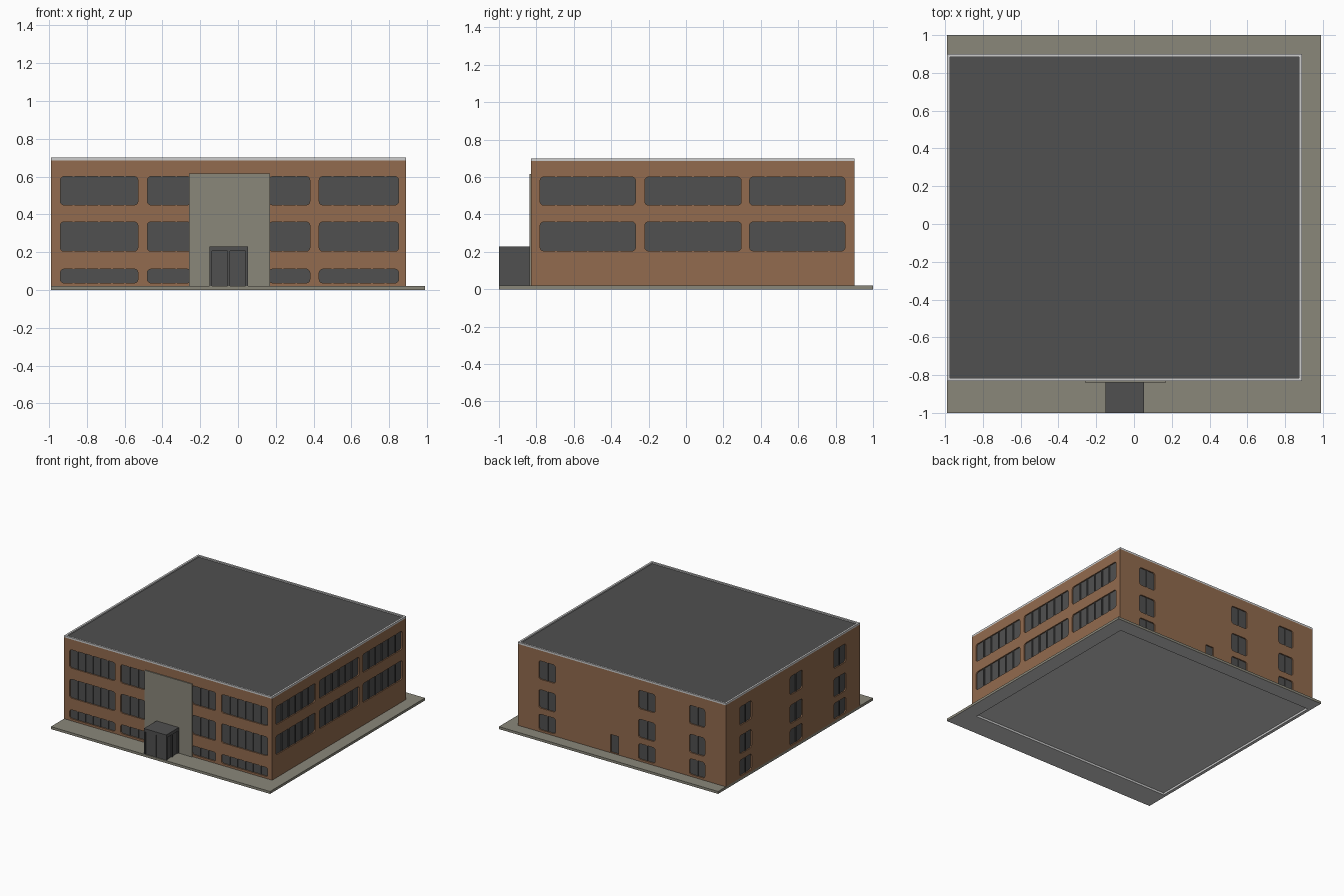
import bpy, bmesh, math
from mathutils import Vector

if "Cube" in bpy.data.objects:
    bpy.data.objects.remove(bpy.data.objects["Cube"])


def srgb(r, g, b):
    f = lambda c: ((c / 255 + 0.055) / 1.055) ** 2.4 if c > 10 else c / 3294
    return (f(r), f(g), f(b), 1)


def material(name, rgb):
    m = bpy.data.materials.new(name)
    m.diffuse_color = srgb(*rgb)
    m.use_nodes = True
    m.node_tree.nodes["Principled BSDF"].inputs["Base Color"].default_value = m.diffuse_color
    return m


BRICK = material("brown_brick", (146, 107, 78))
STONE = material("warm_grey_stone", (138, 135, 122))
DARK = material("dark_grey", (80, 80, 80))
TRIM = material("light_grey_trim", (205, 205, 205))


def add_box(bm, x0, x1, y0, y1, z0, z1):
    vs = bmesh.ops.create_cube(bm, size=1)["verts"]
    for v in vs:
        v.co = Vector(((x0 + x1) / 2 + v.co.x * (x1 - x0),
                       (y0 + y1) / 2 + v.co.y * (y1 - y0),
                       (z0 + z1) / 2 + v.co.z * (z1 - z0)))


def finish(name, bm, *mats):
    bmesh.ops.recalc_face_normals(bm, faces=bm.faces[:])
    me = bpy.data.meshes.new(name)
    bm.to_mesh(me)
    bm.free()
    for m in mats:
        me.materials.append(m)
    ob = bpy.data.objects.new(name, me)
    bpy.context.collection.objects.link(ob)
    return ob


def boxes(name, mat, *dims):
    bm = bmesh.new()
    for d in dims:
        add_box(bm, *d)
    return finish(name, bm, mat)


def cut(ob, cutter):
    mod = ob.modifiers.new("cut", 'BOOLEAN')
    mod.operation = 'DIFFERENCE'
    mod.solver = 'EXACT'
    mod.object = cutter
    bpy.context.view_layer.objects.active = ob
    bpy.ops.object.modifier_apply(modifier=mod.name)
    bpy.data.objects.remove(cutter)


X0, X1, Y0, Y1 = -0.99, 0.89, -0.83, 0.90
ZW = 0.685

# wall frames: maps (along wall, height, depth inwards) to space
WALLS = {
    "front": lambda u, z, d: Vector((u, Y0 + d, z)),
    "back": lambda u, z, d: Vector((u, Y1 - d, z)),
    "right": lambda u, z, d: Vector((X1 - d, u, z)),
    "left": lambda u, z, d: Vector((X0 + d, u, z)),
}


def prism(bm, wall, u0, u1, z0, z1, d0, d1, r=0.0):
    """Rounded rectangle pushed into a wall from depth d0 to d1."""
    pts = []
    for k, (cu, cz) in enumerate([(u1 - r, z1 - r), (u0 + r, z1 - r), (u0 + r, z0 + r), (u1 - r, z0 + r)]):
        for s in range(4 if r else 1):
            a = math.pi / 2 * (k + s / 3)
            pts.append((cu + r * math.cos(a), cz + r * math.sin(a)))
    a = [bm.verts.new(WALLS[wall](u, z, d0)) for u, z in pts]
    b = [bm.verts.new(WALLS[wall](u, z, d1)) for u, z in pts]
    bm.faces.new(a)
    bm.faces.new(b)
    for i in range(len(pts)):
        j = (i + 1) % len(pts)
        bm.faces.new((a[i], a[j], b[j], b[i]))


# ground slab, hollow underneath the building, light underside
slab = boxes("ground_slab", STONE, (-0.99, 0.99, -1, 1, 0, 0.02))
slab.data.materials.append(TRIM)
cut(slab, boxes("slab_cutter", STONE, (-0.965, 0.865, -0.805, 0.875, -0.1, 0.1)))
for p in slab.data.polygons:
    c, n = p.center, p.normal
    inner = abs(n.z) < 0.5 and abs(c.x) < 0.98 and abs(c.y) < 0.99
    p.material_index = 1 if n.z < -0.5 or inner else 0
boxes("floor_plate", TRIM, (-0.967, 0.867, -0.807, 0.877, 0.017, 0.021))

# window layout: wall, spans along the wall, rows, number of panes
FRONT_ROWS = [(0.45, 0.60), (0.205, 0.36), (0.037, 0.11)]
SIDE_ROWS = FRONT_ROWS[:2]
BACK_ROWS = [(0.45, 0.60), (0.215, 0.365), (0.037, 0.165)]
LAYOUT = [
    ("front", [(-0.94, -0.53), (0.43, 0.85)], FRONT_ROWS, 6),
    ("front", [(-0.48, -0.25), (0.165, 0.38)], FRONT_ROWS, 3),
    ("right", [(-0.78, -0.27), (-0.22, 0.295), (0.34, 0.85)], SIDE_ROWS, 6),
    ("back", [(0.55, 0.70), (-0.35, -0.20), (-0.80, -0.66)], BACK_ROWS, 2),
    ("left", [(0.565, 0.72), (-0.09, 0.07), (-0.65, -0.495)], BACK_ROWS, 2),
]
cutter, glass, bars = bmesh.new(), bmesh.new(), bmesh.new()
for wall, spans, rows, panes in LAYOUT:
    for u0, u1 in spans:
        for z0, z1 in rows:
            prism(cutter, wall, u0, u1, z0, z1, -0.02, 0.015, 0.018)
            prism(glass, wall, u0, u1, z0, z1, 0.010, 0.0145, 0.018)
            for i in range(1, panes):
                u = u0 + (u1 - u0) * i / panes
                prism(bars, wall, u - 0.005, u + 0.005, z0, z1, 0.003, 0.012)
# back door
prism(cutter, "back", -0.02, 0.05, 0.025, 0.17, -0.02, 0.015)
prism(glass, "back", -0.02, 0.05, 0.025, 0.17, 0.010, 0.0145)

# brick walls with window recesses
walls = boxes("brick_walls", BRICK, (X0, X1, Y0, Y1, 0.02, ZW))
cut(walls, finish("window_cutter", cutter, BRICK))
finish("window_glass", glass, DARK)
finish("window_bars", bars, DARK)

# flat roof and its raised light edge
T = 0.016
boxes("roof", DARK, (X0 + T, X1 - T, Y0 + T, Y1 - T, ZW - 0.005, 0.69))
boxes("roof_edge", TRIM,
      (X0, X1, Y0, Y0 + T, ZW, 0.70), (X0, X1, Y1 - T, Y1, ZW, 0.70),
      (X0, X0 + T, Y0 + T, Y1 - T, ZW, 0.70), (X1 - T, X1, Y0 + T, Y1 - T, ZW, 0.70))

# tall stone panel behind the entrance
boxes("entrance_panel", STONE, (-0.26, 0.17, Y0 - 0.008, Y0 + 0.001, 0.02, 0.615))

# entrance porch: core, roof cap and raised frame posts
boxes("porch_core", DARK, (-0.142, 0.044, -0.992, -0.835, 0.02, 0.215))
boxes("porch_roof", DARK, (-0.15, 0.052, -1.0, -0.835, 0.205, 0.23))
posts = [(x, x + 0.012, -1.0, -0.985, 0.02, 0.205) for x in (-0.15, -0.055, 0.04)]
posts += [(x, x + 0.012, y, y + 0.012, 0.02, 0.205) for x in (-0.15, 0.04) for y in (-0.925, -0.85)]
boxes("porch_posts", DARK, *posts)
